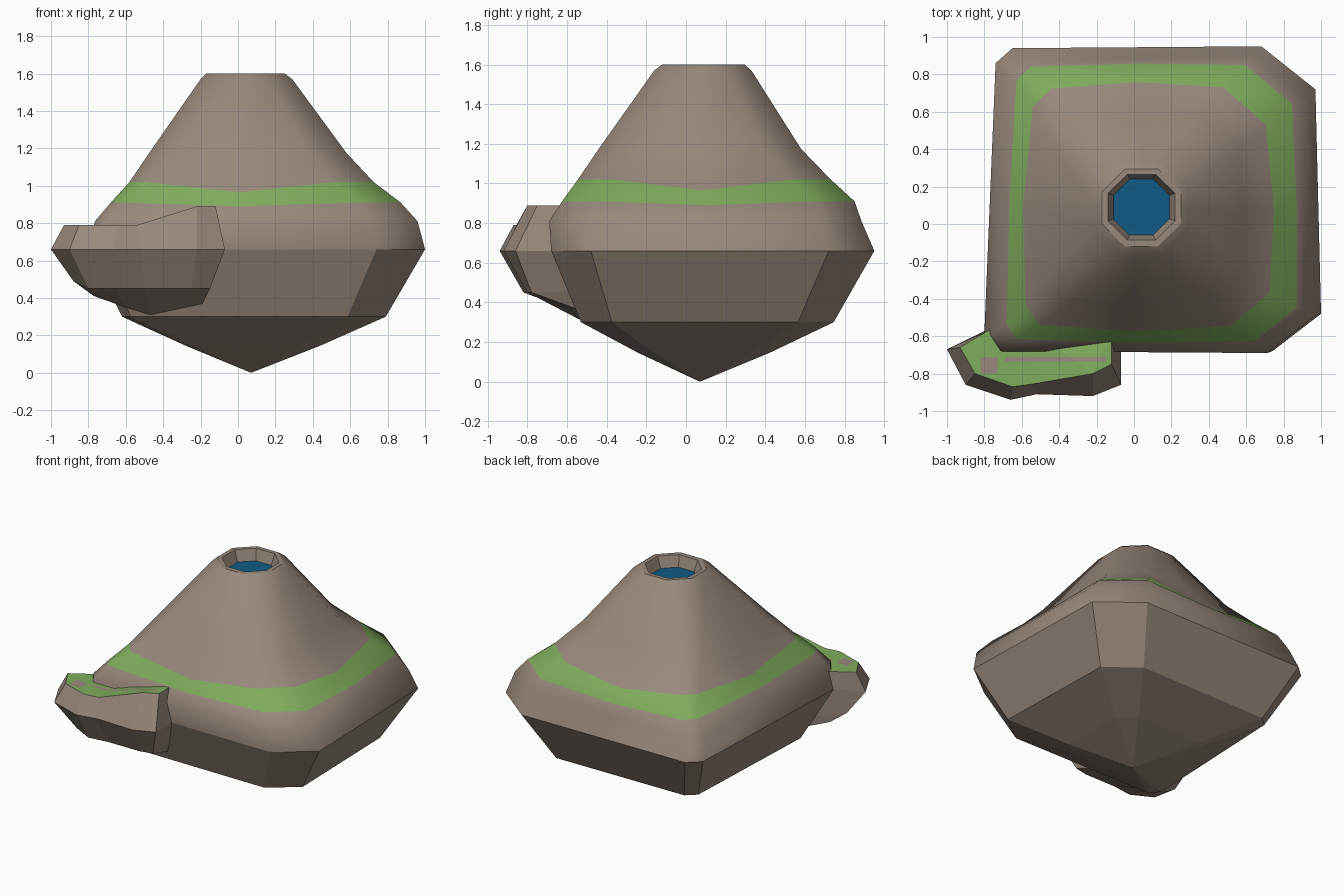
import bpy, bmesh
from mathutils import Vector

if "Cube" in bpy.data.objects:
    bpy.data.objects.remove(bpy.data.objects["Cube"])


def material(name, rgb):
    m = bpy.data.materials.new(name)
    m.diffuse_color = (*rgb, 1)
    m.use_nodes = True
    m.node_tree.nodes["Principled BSDF"].inputs["Base Color"].default_value = m.diffuse_color
    return m


rock = material("rock_brown", (0.314, 0.25, 0.203))
grass = material("grass_green", (0.216, 0.413, 0.107))
water = material("water_blue", (0.005, 0.105, 0.23))


def finish(bm, name, mats):
    bmesh.ops.recalc_face_normals(bm, faces=bm.faces)
    me = bpy.data.meshes.new(name)
    bm.to_mesh(me)
    bm.free()
    for m in mats:
        me.materials.append(m)
    ob = bpy.data.objects.new(name, me)
    bpy.context.collection.objects.link(ob)
    return ob


def bridge(bm, a, b):
    n = len(a)
    return [bm.faces.new((a[i], a[(i + 1) % n], b[(i + 1) % n], b[i])) for i in range(n)]


# Plan of the rock: a square with uneven cut corners, and the crater's octagon
square = [(-0.74, -0.67), (0.74, -0.68), (1.0, -0.48), (0.97, 0.72),
          (0.68, 0.95), (-0.65, 0.94), (-0.74, 0.86), (-0.80, -0.58)]
octagon = [(-0.42, -1), (0.42, -1), (1, -0.42), (1, 0.42),
           (0.42, 1), (-0.42, 1), (-1, 0.42), (-1, -0.42)]


def ring_points(x0, x1, y0, y1, z, blend, dip):
    """Fit the plan into a box; side midpoints bulge out and dip."""
    cx, cy, hx, hy = (x0 + x1) / 2, (y0 + y1) / 2, (x1 - x0) / 2, (y1 - y0) / 2
    pts = []
    for (sx, sy), (ox, oy) in zip(square, octagon):
        u = Vector(((sx - 0.10) / 0.90, (sy - 0.135) / 0.815))
        u = u.lerp(Vector((ox, oy)), blend)
        pts.append(Vector((cx + u.x * hx, cy + u.y * hy, z)))
    outward = [(0, -1), (1, 0), (0, 1), (-1, 0)]
    out = []
    for i, p in enumerate(pts):
        out.append(p)
        if i % 2 == 0:                       # long sides get a midpoint
            m = (p + pts[(i + 1) % 8]) / 2
            d = outward[i // 2]
            out.append(m)
    # true long sides are every second edge of the plan
    for k, (dx, dy) in enumerate(outward):
        m = out[k * 3 + 1]
        m.x += dx * dip * 0.6
        m.y += dy * dip * 0.6
        m.z -= dip
    return out


# Mountain: rings from below to the water (x0, x1, y0, y1, z, blend, dip)
rings = [
    (-0.28, 0.44, -0.24, 0.42, 0.145, 0, 0),
    (-0.62, 0.79, -0.53, 0.745, 0.30, 0, 0),
    (-0.80, 1.00, -0.68, 0.95, 0.66, 0, 0),
    (-0.765, 0.96, -0.69, 0.885, 0.81, 0, 0),
    (-0.68, 0.87, -0.625, 0.85, 0.91, 0, 0.02),
    (-0.58, 0.725, -0.545, 0.73, 1.02, 0.1, 0.055),
    (-0.475, 0.58, -0.44, 0.58, 1.175, 0.3, 0.0),
    (-0.20, 0.29, -0.16, 0.33, 1.57, 0.9, 0),
    (-0.17, 0.25, -0.12, 0.295, 1.60, 1, 0),
    (-0.14, 0.22, -0.085, 0.265, 1.60, 1, 0),
    (-0.11, 0.19, -0.06, 0.24, 1.52, 1, 0),
]
bm = bmesh.new()
loops = [[bm.verts.new(p) for p in ring_points(*r)] for r in rings]
tip = bm.verts.new((0.07, 0.07, 0))
for i in range(12):
    bm.faces.new((loops[0][(i + 1) % 12], loops[0][i], tip))
for k in range(len(loops) - 1):
    for f in bridge(bm, loops[k], loops[k + 1]):
        f.smooth = 2 <= k <= 7               # soft slopes, faceted underside
        f.material_index = 1 if k == 4 else 0  # grass belt
pool = bm.faces.new(loops[-1])
pool.material_index = 2
finish(bm, "mountain", [rock, grass, water])

# Side ledge: four outlines, from the grassy top down to the keel
top = [(-.93, -.66, .79), (-.85, -.80, .79), (-.65, -.87, .79), (-.54, -.855, .79),
       (-.22, -.80, .89), (-.12, -.75, .89), (-.12, -.58, .89), (-.54, -.57, .79), (-.78, -.57, .79)]
mid = [(-1, -.67), (-.90, -.86), (-.66, -.94), (-.52, -.91), (-.22, -.92),
       (-.07, -.86), (-.07, -.60), (-.54, -.57), (-.78, -.57)]
low = [(-.88, -.62, .49), (-.80, -.74, .45), (-.65, -.82, .45), (-.50, -.80, .45),
       (-.25, -.80, .45), (-.15, -.78, .45), (-.15, -.50, .45), (-.5, -.5, .45), (-.65, -.5, .45)]
keel = [(-.77, -.58, .41), (-.70, -.57, .385), (-.60, -.55, .35), (-.47, -.53, .31),
        (-.30, -.54, .345), (-.19, -.56, .37), (-.19, -.45, .37), (-.47, -.45, .36), (-.6, -.45, .37)]
bm = bmesh.new()
outlines = [keel, low, [(x, y, 0.66) for x, y in mid], top]
loops = [[bm.verts.new(p) for p in o] for o in outlines]
for a, b in zip(loops, loops[1:]):
    bridge(bm, a, b)
bm.faces.new(loops[0])
t = loops[-1]
grassy = [bm.faces.new([t[i] for i in ids])
          for ids in ((0, 1, 2, 3, 7, 8), (3, 4, 7), (4, 5, 6), (4, 6, 7))]
for f in grassy:
    f.material_index = 1

# Bare patches cut into the ledge grass
cuts = [((0, y, 0), (0, 1, 0)) for y in (-0.80, -0.735, -0.71)]
cuts += [((x, 0, 0), (1, 0, 0)) for x in (-0.82, -0.73, -0.69, -0.15)]
for co, no in cuts:
    faces = [f for f in bm.faces if f.material_index == 1]
    geom = list({e for f in faces for e in (*f.verts, *f.edges)}) + faces
    bmesh.ops.bisect_plane(bm, geom=geom, plane_co=co, plane_no=no)
for f in bm.faces:
    if f.material_index == 1:
        c = f.calc_center_median()
        path = -0.69 < c.x < -0.15 and -0.735 < c.y < -0.71
        patch = -0.82 < c.x < -0.73 and -0.80 < c.y < -0.71
        if path or patch:
            f.material_index = 0
finish(bm, "side_ledge", [rock, grass])
